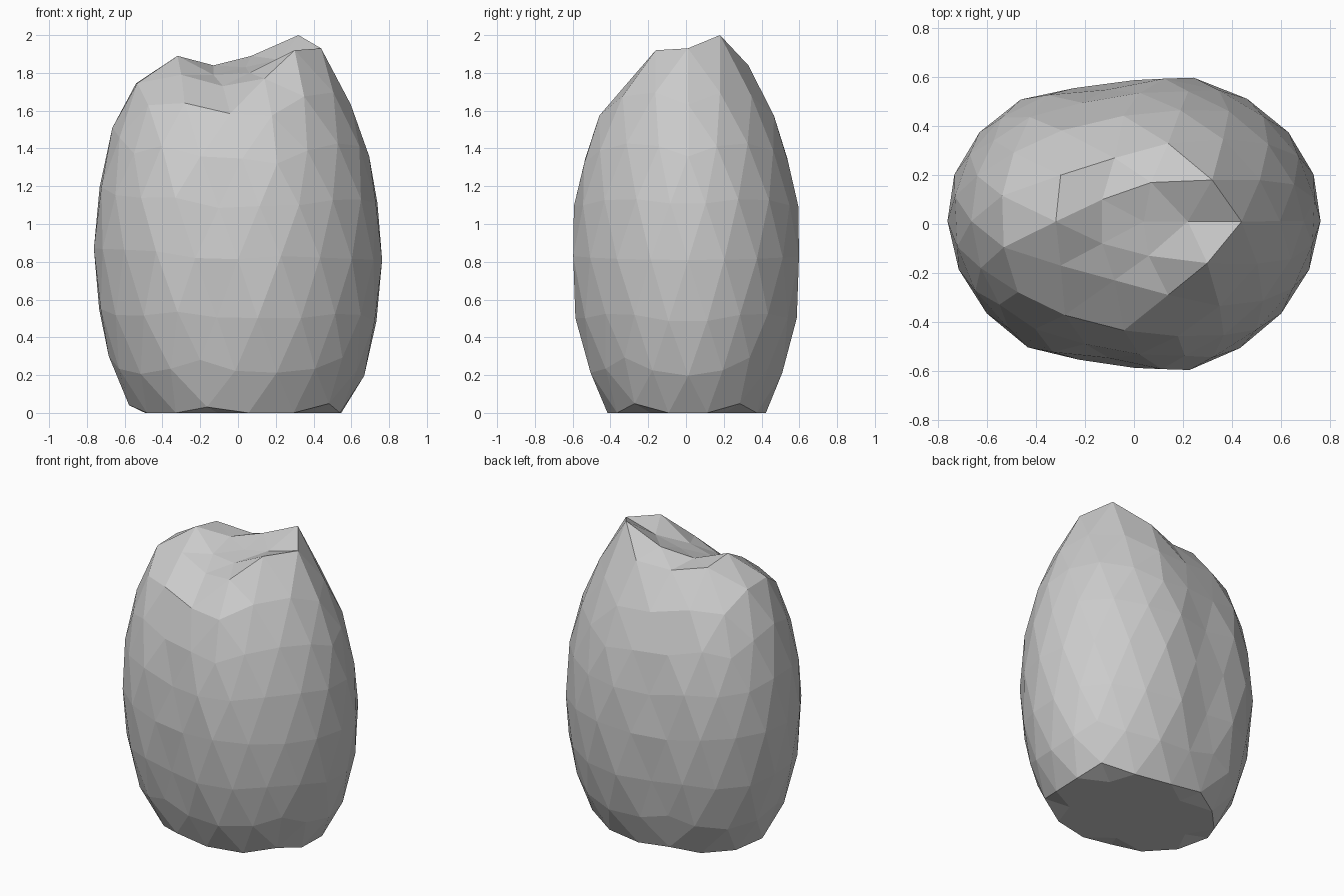
import bpy
from math import exp

# Faceted boulder: stretched icosphere
bpy.ops.mesh.primitive_ico_sphere_add(subdivisions=3, radius=1.0)
boulder = bpy.context.object
boulder.name = "boulder"
verts = boulder.data.vertices
cap = [v for v in verts if v.co.z > 0.8]

for v in verts:
    x, y, z = v.co
    up, down = max(z, 0.0), min(z, 0.0)
    # Groove pressed into front and back, deepening towards the crown
    groove = 0.105 * exp(-((x + 0.17) / 0.25) ** 2) * abs(y)
    height = 0.84 - 0.03 * x + 1.2 * up + 0.09 * up ** 3 + 1.175 * down
    height -= groove * (0.4 + 2.2 * up ** 2) + 0.14 * up * abs(y)
    height -= 0.1 * min(x, 0) * down
    # Flat underside
    v.co = (x * 0.763 * (1 + 0.09 * up ** 2 + 0.06 * down ** 2 + 0.04 * y)
            + 0.03 * down ** 2,
            y * 0.63 * (1 + 0.06 * up ** 2)
            * (1 - groove * max(0, 1 - 1.3 * up ** 2)) + 0.012 * (1 - abs(y)),
            max(0.0, height))

# Dented crown: rim and hollow points
crown = [
    (0.04, 0.01, 1.83), (0.22, 0.01, 1.87), (0.07, 0.17, 1.89),
    (-0.13, 0.10, 1.84), (-0.13, -0.08, 1.79), (0.06, -0.13, 1.80),
    (0.44, 0.01, 1.93), (0.32, 0.18, 2.00), (0.14, 0.33, 1.84),
    (-0.08, 0.27, 1.81), (-0.30, 0.20, 1.86), (-0.32, 0.01, 1.89),
    (-0.30, -0.17, 1.79), (-0.08, -0.23, 1.73), (0.14, -0.29, 1.77),
    (0.30, -0.16, 1.92),
]
for px, py, pz in crown:
    near = min(cap, key=lambda v: (v.co.x - px) ** 2 + (v.co.y - py) ** 2)
    near.co = (px, py, pz)
    cap.remove(near)

bpy.ops.object.shade_flat()
